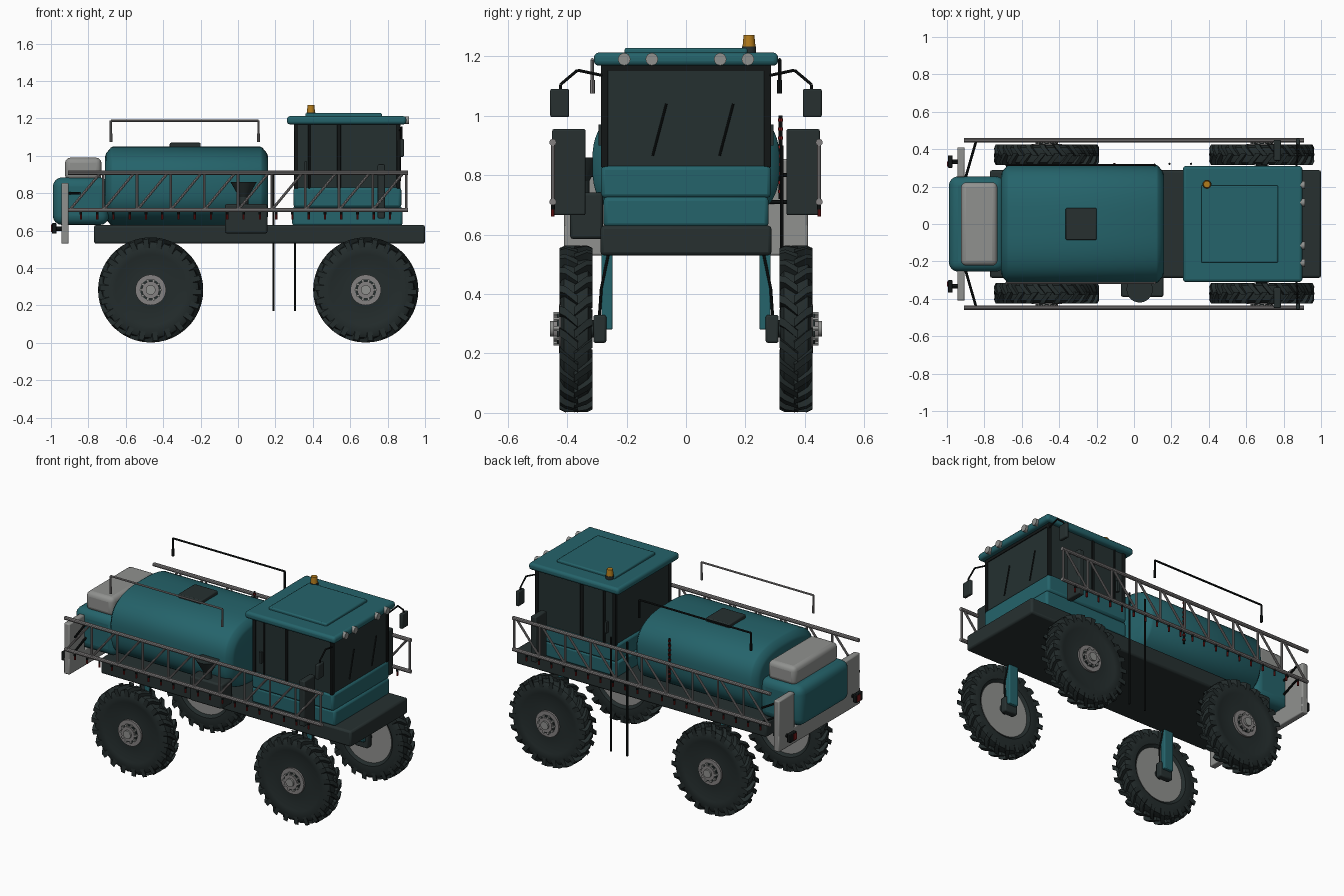
import bpy, bmesh, math
from mathutils import Vector

cube = bpy.data.objects.get("Cube")
if cube:
    bpy.data.objects.remove(cube, do_unlink=True)

made = []


def material(name, r, g, b):
    m = bpy.data.materials.new(name)
    m.use_nodes = True
    m.diffuse_color = (r, g, b, 1)
    bsdf = m.node_tree.nodes["Principled BSDF"]
    bsdf.inputs["Base Color"].default_value = (r, g, b, 1)
    bsdf.inputs["Roughness"].default_value = 0.5
    return m


TEAL = material("teal paint", 0.018, 0.125, 0.145)
DARK = material("dark grey plastic", 0.02, 0.03, 0.03)
RUBBER = material("tyre rubber", 0.017, 0.025, 0.025)
GLASS = material("tinted glass", 0.018, 0.03, 0.03)
BLACK = material("black metal", 0.006, 0.008, 0.008)
GREY = material("light grey", 0.28, 0.285, 0.275)
STEEL = material("steel", 0.23, 0.22, 0.22)
ORANGE = material("amber", 0.45, 0.2, 0.012)
RED = material("red", 0.2, 0.01, 0.01)


def finish(bm, name, mat, bevel=0, segments=2):
    bmesh.ops.recalc_face_normals(bm, faces=bm.faces)
    mesh = bpy.data.meshes.new(name)
    bm.to_mesh(mesh)
    bm.free()
    mesh.materials.append(mat)
    ob = bpy.data.objects.new(name, mesh)
    bpy.context.collection.objects.link(ob)
    if bevel:
        mod = ob.modifiers.new("bevel", 'BEVEL')
        mod.width, mod.segments = bevel, segments
    made.append(ob)
    return ob


def add_loft(bm, rings):
    """Skin a list of equal point rings and cap both ends."""
    vs = [[bm.verts.new(p) for p in ring] for ring in rings]
    n = len(vs[0])
    for a, b in zip(vs, vs[1:]):
        for i in range(n):
            j = (i + 1) % n
            bm.faces.new((a[i], a[j], b[j], b[i]))
    bm.faces.new(vs[0])
    bm.faces.new(vs[-1])


def box(name, xs, ys, zs, mat, bevel=0, segments=2):
    bm = bmesh.new()
    (x0, x1), (y0, y1), (z0, z1) = xs, ys, zs
    add_loft(bm, [[(x0, y0, z), (x1, y0, z), (x1, y1, z), (x0, y1, z)] for z in (z0, z1)])
    return finish(bm, name, mat, bevel, segments)


def add_rod(bm, p, q, r0, r1=None, n=8):
    p, q = Vector(p), Vector(q)
    turn = (q - p).to_track_quat('Z', 'Y')
    rings = []
    for c, r in ((p, r0), (q, r1 or r0)):
        rings.append([c + turn @ Vector((r * math.cos(t), r * math.sin(t), 0))
                      for t in (math.tau * i / n for i in range(n))])
    add_loft(bm, rings)


def rods(name, pairs, r, mat, n=8, r1=None):
    bm = bmesh.new()
    for p, q in pairs:
        add_rod(bm, p, q, r, r1, n)
    return finish(bm, name, mat)


def path(points):
    return list(zip(points, points[1:]))


# Chassis
box("chassis", (-0.77, 1.0), (-0.288, 0.288), (0.53, 0.63), DARK, 0.012)

# Main tank: superellipse section with chamfered ends
def section(x, s, n=64, power=2.8):
    ring = []
    for i in range(n):
        c, d = math.cos(math.tau * i / n), math.sin(math.tau * i / n)
        ring.append((x, (0.315 - s) * math.copysign(abs(c) ** (2 / power), c),
                     0.837 + (0.212 - s) * math.copysign(abs(d) ** (2 / power), d)))
    return ring

bm = bmesh.new()
add_loft(bm, [section(x, s) for x, s in
              ((-0.71, 0.05), (-0.705, 0.035), (-0.68, 0.005), (-0.67, 0),
               (0.12, 0), (0.13, 0.005), (0.155, 0.035), (0.16, 0.05))])
finish(bm, "main_tank", TEAL)
box("tank_hatch", (-0.365, -0.2), (-0.085, 0.085), (1.04, 1.07), DARK, 0.006)

# Rear engine hood, grey locker and bumper
box("engine_hood", (-0.99, -0.69), (-0.255, 0.255), (0.63, 0.885), TEAL, 0.05, 4)
box("rear_locker", (-0.925, -0.73), (-0.223, 0.223), (0.87, 0.99), GREY, 0.028, 3)
box("bumper_bar", (-0.945, -0.905), (-0.41, 0.41), (0.53, 0.635), GREY, 0.006)

# Cab
box("cab_base", (0.29, 0.88), (-0.278, 0.278), (0.625, 0.727), TEAL, 0.014)
box("cab_belt", (0.297, 0.873), (-0.286, 0.286), (0.723, 0.832), TEAL, 0.014)
box("cab_glass", (0.308, 0.862), (-0.278, 0.278), (0.825, 1.175), GLASS)
box("cab_roof", (0.262, 0.9), (-0.31, 0.31), (1.168, 1.212), TEAL, 0.016, 3)
box("roof_panel", (0.36, 0.77), (-0.207, 0.207), (1.205, 1.228), TEAL, 0.007)
for s in (-1, 1):
    for x0, x1 in ((0.3, 0.322), (0.375, 0.387), (0.53, 0.55), (0.848, 0.868)):
        box("cab_pillar", (x0, x1), sorted((s * 0.262, s * 0.286)), (0.825, 1.172), BLACK, 0.004)
    box("door_handle", (0.355, 0.37), sorted((s * 0.275, s * 0.295)), (0.9, 0.97), DARK)
for x0, x1 in ((0.302, 0.312), (0.858, 0.867)):
    box("window_header", (x0, x1), (-0.28, 0.28), (1.15, 1.17), BLACK)
rods("wipers", [((0.868, y, 0.865), (0.868, y + 0.046, 1.04)) for y in (-0.112, 0.113)], 0.004, BLACK)
rods("roof_lights", [((0.885, y, 1.19), (0.915, y, 1.19))
                     for y in (-0.208, -0.115, 0.115, 0.208)], 0.021, GREY, 16)
rods("beacon_base", [((0.39, 0.212, 1.2), (0.39, 0.212, 1.232))], 0.024, DARK, 20)
rods("beacon", [((0.39, 0.212, 1.23), (0.39, 0.212, 1.272))], 0.022, ORANGE, 20, 0.018)

# Side equipment, mirrored left and right
for s in (-1, 1):
    def span(a, b):
        return sorted((s * a, s * b))

    box("bumper_upright", (-0.945, -0.905), span(0.25, 0.41), (0.53, 0.855), GREY, 0.008)
    rods("tail_light_stem", [((-0.975, s * 0.333, 0.61), (-0.94, s * 0.333, 0.61))], 0.012, BLACK)
    box("tail_light_housing", (-0.995, -0.97), span(0.3, 0.366), (0.585, 0.64), BLACK, 0.004)
    box("tail_light_lens", (-0.999, -0.994), span(0.308, 0.335), (0.593, 0.632), RED)

    # Mirrors
    rods("mirror_arm", path([(0.865, s * 0.28, 1.135), (0.875, s * 0.365, 1.153),
                             (0.875, s * 0.422, 1.105), (0.875, s * 0.422, 1.08)]), 0.005, BLACK)
    box("mirror", (0.865, 0.887), span(0.393, 0.457), (0.995, 1.09), DARK, 0.006)

    # Folded spray boom: rails, truss webbing and nozzles
    y, low, high, bays = s * 0.448, 0.71, 0.91, 10
    rods("boom_rails", [((-0.91, y, z), (0.91, y, z)) for z in (low, high)], 0.012, STEEL, 10)
    pitch = 1.8 / bays
    web = []
    for i in range(bays):
        x = -0.9 + i * pitch
        web.append(((x, y, low), (x + pitch * 0.92, y, high)))
        web.append(((x + pitch, y, low), (x + pitch, y, high)))
    rods("boom_truss", web, 0.007, STEEL)
    xs = [-0.84 + i * 0.087 for i in range(20)]
    rods("nozzle_bodies", [((x, y, 0.685), (x, y, 0.71)) for x in xs], 0.007, BLACK)
    rods("nozzle_tips", [((x, y, 0.66), (x, y, 0.688)) for x in xs], 0.006, RED)
    rods("boom_strut", [((-0.845, s * 0.44, z), (-0.9, s * 0.25, z)) for z in (low, 0.8)], 0.007, BLACK)
    box("boom_rest", (0.747, 0.785), span(0.338, 0.45), (0.665, 0.955), DARK, 0.006)

    # Hand rail above the tank
    rail = STEEL if s < 0 else BLACK
    rods("tank_rail", path([(-0.68, s * 0.315, 1.08), (-0.68, s * 0.315, 1.188),
                            (0.11, s * 0.315, 1.188), (0.11, s * 0.315, 1.08)]), 0.006, rail)
    rods("rail_feet", [((x, s * 0.315, 1.075), (x, s * 0.315, 1.12)) for x in (-0.68, 0.11)], 0.008, rail)

# Chemical filler on the right side
box("filler_box", (-0.07, 0.157), (-0.39, -0.28), (0.585, 0.742), DARK, 0.01)
rods("filler_neck", [((0.03, -0.35, 0.73), (0.03, -0.35, 0.79))], 0.025, DARK, 16)
rods("filler_funnel", [((0.03, -0.35, 0.775), (0.03, -0.35, 0.86))], 0.022, DARK, 24, 0.07)

# Ladder rails and level gauge on the left side
rods("ladder_rails", [((x, 0.322, 0.17), (x, 0.322, 0.9)) for x in (0.19, 0.305)], 0.006, BLACK)
rods("level_gauge", [((-0.105, 0.318, 0.72), (-0.105, 0.318, 1.0))], 0.006, BLACK)
rods("gauge_marks", [((-0.105, 0.318, 0.74 + i * 0.03), (-0.105, 0.318, 0.75 + i * 0.03))
                     for i in range(9)], 0.009, RED)


def wheel(x, s):
    zc, yc = 0.283, 0.37

    def at(y, r, a):
        return (x + r * math.cos(a), s * (yc + y), zc + r * math.sin(a))

    # Tyre carcass with dished outer face
    profile = [(-0.03, 0.165), (-0.048, 0.185), (-0.052, 0.235), (-0.04, 0.256), (0, 0.263),
               (0.04, 0.256), (0.052, 0.235), (0.05, 0.19), (0.036, 0.15), (0.046, 0.08)]
    bm = bmesh.new()
    add_loft(bm, [[at(y, r, math.tau * i / 56) for i in range(56)] for y, r in profile])
    finish(bm, "tyre", RUBBER)

    # Slanted tread lugs, staggered between the two halves
    bm = bmesh.new()
    count = 22
    for side in (-1, 1):
        for i in range(count):
            a = math.tau * (i + side / 4) / count
            rings = []
            for y, top, bottom, lean in ((-0.006, 0.281, 0.255, 0), (0.036, 0.281, 0.245, 0.13),
                                         (0.055, 0.272, 0.225, 0.17)):
                c = a + lean
                rings.append([at(side * y, bottom, c - 0.065), at(side * y, top, c - 0.05),
                              at(side * y, top, c + 0.05), at(side * y, bottom, c + 0.065)])
            add_loft(bm, rings)
    finish(bm, "tyre_lugs", RUBBER)

    # Rim, hub and bolts
    def disc(name, y0, y1, r, mat, n=32):
        rods(name, [((x, s * y0, zc), (x, s * y1, zc))], r, mat, n)

    disc("inner_rim", 0.335, 0.345, 0.168, GREY, 48)
    disc("hub_plate", 0.41, 0.428, 0.082, STEEL)
    disc("hub_ring", 0.42, 0.434, 0.056, DARK)
    disc("hub_drum", 0.42, 0.446, 0.046, STEEL)
    disc("hub_cap", 0.44, 0.457, 0.026, GREY)
    bolts = [(x + 0.052 * math.cos(a), zc + 0.052 * math.sin(a))
             for a in (math.tau * i / 10 for i in range(10))]
    rods("hub_bolts", [((bx, s * 0.425, bz), (bx, s * 0.445, bz)) for bx, bz in bolts], 0.008, GREY, 6)
    disc("axle", 0.29, 0.34, 0.03, DARK, 16)

    # Suspension leg
    box("wheel_motor", (x - 0.045, x + 0.045), sorted((s * 0.268, s * 0.312)),
        (0.235, 0.33), DARK, 0.008)
    box("suspension_leg", (x - 0.032, x + 0.032), sorted((s * 0.247, s * 0.285)),
        (0.28, 0.54), TEAL, 0.005)
    rods("hydraulic_hose", path([(x + 0.03, s * 0.292, 0.32), (x + 0.04, s * 0.285, 0.42),
                                 (x + 0.03, s * 0.26, 0.54)]), 0.005, BLACK)


for wx in (-0.467, 0.683):
    for side in (-1, 1):
        wheel(wx, side)

# Smooth shading with sharp edges kept
bpy.ops.object.select_all(action='DESELECT')
for ob in made:
    ob.select_set(True)
bpy.context.view_layer.objects.active = made[0]
bpy.ops.object.shade_smooth_by_angle(angle=math.radians(35))
